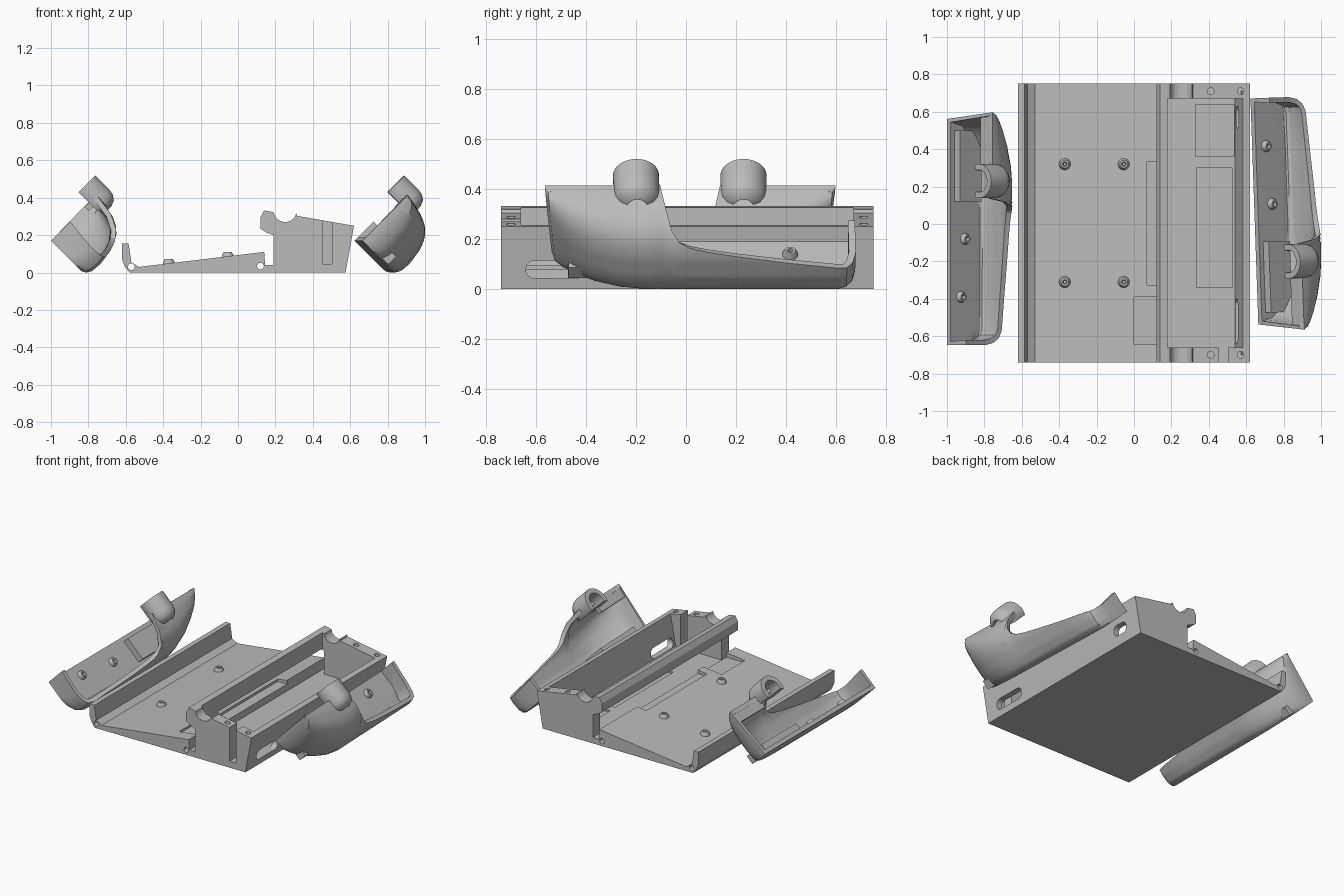
import bpy, bmesh, math
from mathutils import Matrix, Vector

if "Cube" in bpy.data.objects:
    bpy.data.objects.remove(bpy.data.objects["Cube"])

grey = bpy.data.materials.new("plain_grey")
grey.diffuse_color = (0.5, 0.5, 0.5, 1)
grey.use_nodes = True
grey.node_tree.nodes["Principled BSDF"].inputs["Base Color"].default_value = grey.diffuse_color


def finish(name, bm, smooth=False, recalc=True):
    if recalc:
        bmesh.ops.recalc_face_normals(bm, faces=bm.faces[:])
    me = bpy.data.meshes.new(name)
    bm.to_mesh(me)
    bm.free()
    me.materials.append(grey)
    ob = bpy.data.objects.new(name, me)
    bpy.context.collection.objects.link(ob)
    if smooth:
        smooth_edges(ob)
    return ob


def smooth_edges(ob):
    bpy.ops.object.select_all(action='DESELECT')
    ob.select_set(True)
    bpy.context.view_layer.objects.active = ob
    bpy.ops.object.shade_smooth_by_angle(angle=math.radians(32))


def extrude(name, pts, y0, y1):
    """Prism of an x-z profile running along y."""
    bm = bmesh.new()
    f = bm.faces.new([bm.verts.new((x, y0, z)) for x, z in pts])
    r = bmesh.ops.extrude_face_region(bm, geom=[f])
    bmesh.ops.translate(bm, vec=(0, y1 - y0, 0),
                        verts=[v for v in r["geom"] if isinstance(v, bmesh.types.BMVert)])
    return finish(name, bm)


def box(name, lo, hi, m=Matrix()):
    bm = bmesh.new()
    bmesh.ops.create_cube(bm, size=1)
    for v in bm.verts:
        v.co = m @ Vector([(a + b) / 2 + c * (b - a) for a, b, c in zip(lo, hi, v.co)])
    return finish(name, bm)


def rod(name, a, b, r, n=24):
    a, b = Vector(a), Vector(b)
    bm = bmesh.new()
    bmesh.ops.create_cone(bm, cap_ends=True, segments=n, radius1=r, radius2=r, depth=(b - a).length)
    rot = Vector((0, 0, 1)).rotation_difference(b - a).to_matrix().to_4x4()
    bm.transform(Matrix.Translation((a + b) / 2) @ rot)
    return finish(name, bm)


def lathe(name, prof, m, a0=0, a1=2 * math.pi, n=24, closed=True):
    """Revolve a closed (radius, height) profile about local z."""
    bm = bmesh.new()
    full = a1 - a0 > 6.2
    rings = []
    for i in range(n if full else n + 1):
        a = a0 + (a1 - a0) * i / n
        rings.append([bm.verts.new(m @ Vector((r * math.cos(a), r * math.sin(a), h))) for r, h in prof])
    k = len(prof)
    for i in range(n):
        p, q = rings[i], rings[(i + 1) % len(rings)]
        for j in range(k):
            bm.faces.new((p[j], p[(j + 1) % k], q[(j + 1) % k], q[j]))
    if not full:
        bm.faces.new(rings[0])
        bm.faces.new(rings[-1])
    return finish(name, bm, True)


def cut(ob, cutters):
    for c in cutters:
        mod = ob.modifiers.new("cut", 'BOOLEAN')
        mod.operation, mod.solver, mod.object = 'DIFFERENCE', 'EXACT', c
        bpy.context.view_layer.objects.active = ob
        bpy.ops.object.modifier_apply(modifier=mod.name)
        bpy.data.objects.remove(c)


STUD = [(0.008, -0.01), (0.032, -0.01), (0.03, 0.008), (0.021, 0.024), (0.012, 0.024), (0.008, 0.01)]

# Tray: low lip, sloping deck and box floor
tray = extrude("tray", [(-.58, 0), (.56, 0), (.56, .04), (.145, .04), (.14, .11), (-.53, .03), (-.57, .055),
                        (-.585, .155), (-.62, .155), (-.62, .07), (-.605, .03)], -.74, .75)
cut(tray, [rod("c", (x, -1, z), (x, 1, z), .018) for x, z in ((-.57, .031), (.12, .034))])
cut(tray, [box("c", (0, -.645, .078), (.2, -.39, .2)),
           box("c", (.07, -.33, .085), (.2, .335, .2)),
           box("c", (.335, -.34, .028), (.525, .3, .06)),
           box("c", (.33, .36, .028), (.535, .64, .06))])

# Deck studs
for x in (-.37, -.055):
    for y in (-.31, .32):
        lathe("deck_stud", STUD, Matrix.Translation((x, y, .03 + (x + .53) * .119)))

# End walls with a rounded cradle notch
notch = [(.252 + .06 * math.cos(a), .325 + .055 * math.sin(a))
         for a in [math.radians(180 + 200 * i / 12 + 5) for i in range(11)]]
wall = [(.575, 0), (.19, 0), (.19, .2), (.15, .215), (.12, .235), (.12, .295), (.14, .332), (.18, .325)] \
    + notch + [(.315, .303), (.62, .25)]
for name, y0, y1 in (("front_end_wall", -.74, -.66), ("rear_end_wall", .67, .75)):
    ob = extrude(name, wall, y0, y1)
    ym = (y0 + y1) / 2
    cutters = [rod("c", (x, ym, .2), (x, ym, .4), .018) for x in (.41, .57)]
    if y0 < 0:
        cutters.append(box("c", (.453, -.8, .045), (.503, -.6, .4)))
    cut(ob, cutters)

# Cross bar
extrude("cross_bar", [(.15, .215), (.12, .235), (.12, .295), (.14, .332), (.18, .325), (.18, .215)], -.665, .675)

# Leaning side wall with slots and a round opening
side = extrude("side_wall", [(.575, 0), (.62, .25), (.582, .256), (.54, .035), (.54, 0)], -.7, .71)


def slot(y0, y1, z, r):
    bm = bmesh.new()
    ring = []
    for i in range(24):
        a = 2 * math.pi * i / 24 + .01
        yc = y1 - r if math.cos(a) > 0 else y0 + r
        ring.append(bm.verts.new((.5, yc + r * math.cos(a), z + r * math.sin(a))))
    f = bm.faces.new(ring)
    r = bmesh.ops.extrude_face_region(bm, geom=[f])
    bmesh.ops.translate(bm, vec=(.2, 0, 0), verts=[v for v in r["geom"] if isinstance(v, bmesh.types.BMVert)])
    return finish("c", bm)


cut(side, [slot(-.64, -.4, .078, .036), slot(.51, .63, .1, .035), rod("c", (.5, .4, .165), (.7, .4, .165), .066)])

# Grip cross-section: flat plate, then a curved back that wraps over
SECTION = [(0, 0), (0, .12), (0, .23), (.012, .253), (.04, .27), (.1, .275), (.19, .262), (.24, .243),
           (.275, .22), (.305, .184), (.325, .14), (.342, .06), (.345, 0)]
# Stations: y, wrapped length, depth scale
STATIONS = [(.572, .79, .12), (.56, .79, .35), (.53, .79, .5), (.48, .79, .65), (.4, .79, .82), (.3, .79, .95),
            (.2, .79, 1), (.13, .79, 1), (.11, .65, 1), (.09, .56, 1), (.06, .51, 1), (.02, .487, 1), (-.05, .47, 1),
            (-.17, .45, 1), (-.37, .42, 1), (-.57, .395, 1), (-.61, .385, .95), (-.635, .38, .82), (-.648, .378, .6)]


def sample(t_end, n=30):
    seg = [(Vector(a), Vector(b)) for a, b in zip(SECTION, SECTION[1:])]
    total = sum((b - a).length for a, b in seg)
    out = []
    for i in range(n + 1):
        # the flat plate keeps fixed stations so its edge stays straight
        t = .23 * i / 6 if i <= 6 else .23 + (min(t_end, total) - .23) * (i - 6) / (n - 6)
        for a, b in seg:
            length = (b - a).length
            if t <= length + 1e-6:
                out.append(a.lerp(b, min(t / length, 1)))
                break
            t -= length
        else:
            out.append(Vector(SECTION[-1]))
    return out


def grip(side_name, m):
    def P(u, y, d):
        return m @ Vector((u, y, d))

    # Shell
    bm = bmesh.new()
    rows = []
    for y, t, s in STATIONS:
        rows.append([bm.verts.new(P(p.x, y + max(y, 0) * .18 * (p.x - .1), p.y * s)) for p in sample(t)])
    for a, b in zip(rows, rows[1:]):
        for j in range(len(a) - 1):
            bm.faces.new((a[j], a[j + 1], b[j + 1], b[j]))
    bm.faces.new(rows[0])
    bm.faces.new(rows[-1] + [bm.verts.new(P(.145, -.648, 0))])
    bmesh.ops.recalc_face_normals(bm, faces=bm.faces[:])
    bm.faces.ensure_lookup_table()
    plate = bm.faces[7 * 30 + 2]
    plate.normal_update()
    if plate.normal.dot(P(-1, 0, 0) - P(0, 0, 0)) < 0:
        bmesh.ops.reverse_faces(bm, faces=bm.faces[:])
    shell = finish(side_name + "_grip_shell", bm, recalc=False)
    mod = shell.modifiers.new("thickness", 'SOLIDIFY')
    mod.thickness, mod.offset = .028, -1
    bpy.context.view_layer.objects.active = shell
    bpy.ops.object.modifier_apply(modifier=mod.name)
    smooth_edges(shell)

    # Screw flange along the wide rim
    flange = box(side_name + "_grip_flange", (.255, .3, 0), (.34, .575, .03), m)
    cut(flange, [rod("c", P(.3, y, -.1), P(.3, y, .2), .018) for y in (.39, .55)])
    # Raised pad inside the wide end
    box(side_name + "_grip_pad", (.01, .12, .03), (.07, .5, .19), m)
    # Thumb post: half tube with a rounded foot
    lathe(side_name + "_thumb_post", [(.06, -.08), (.092, -.08), (.092, .03), (.086, .06), (.068, .085), (.04, .098),
                                      (.04, .07), (.06, .05)],
          m @ Matrix.Translation((.322, .23, 0)), -1.95, 1.95)
    # Plate studs
    up = Matrix(((0, 0, 1, .028), (1, 0, 0, 0), (0, 1, 0, 0), (0, 0, 0, 1)))
    for y, d in ((-.08, .105), (-.39, .075)):
        lathe(side_name + "_grip_stud", STUD, m @ Matrix.Translation((0, y, d)) @ up)


k = math.sqrt(.5)
left = Matrix(((k, 0, k, -1), (0, 1, 0, 0), (k, 0, -k, .17), (0, 0, 0, 1)))
grip("left", left)
# Opposite hand, turned slightly
pivot = Matrix.Translation((.82, .03, 0))
right = pivot @ Matrix.Rotation(math.radians(2), 4, 'Z') @ pivot.inverted() \
    @ Matrix.Translation((1.645, .03, 0)) @ Matrix.Scale(-1, 4, (0, 1, 0)) @ left
grip("right", right)
